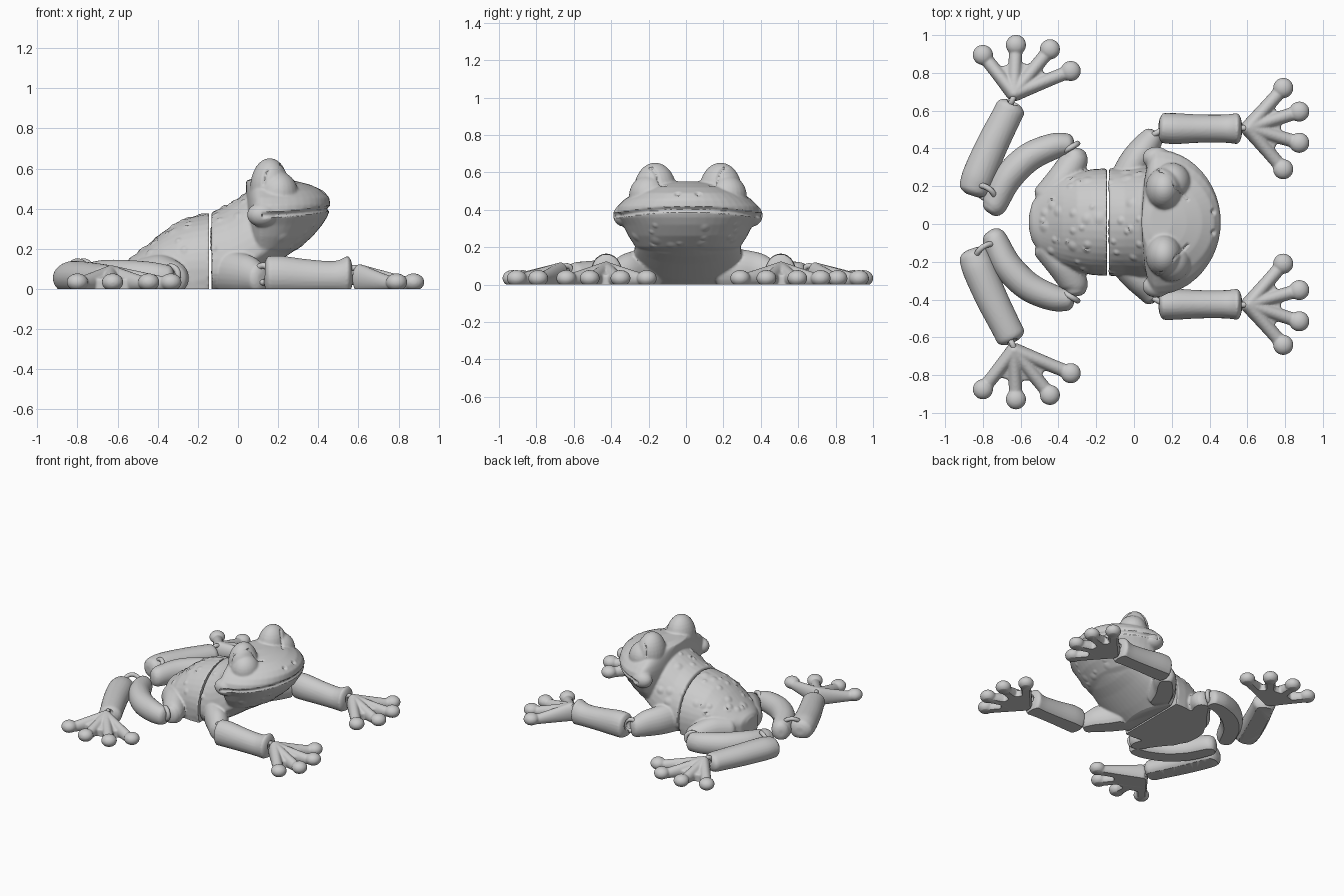
import bpy, bmesh, math, random
from mathutils import Vector, Matrix

if "Cube" in bpy.data.objects:
    bpy.data.objects.remove(bpy.data.objects["Cube"])

random.seed(4)
grey = bpy.data.materials.new("plain grey")
grey.diffuse_color = (0.6, 0.6, 0.6, 1)
grey.use_nodes = True
grey.node_tree.nodes["Principled BSDF"].inputs["Base Color"].default_value = grey.diffuse_color
CY = 0.01  # mirror plane of the body


def loft(bm, rings):
    vs = [[bm.verts.new(p) for p in r] for r in rings]
    n = len(vs[0])
    for a, b in zip(vs, vs[1:]):
        for i in range(n):
            bm.faces.new((a[i], a[(i + 1) % n], b[(i + 1) % n], b[i]))
    bm.faces.new(vs[0])
    bm.faces.new(vs[-1])


def ball(bm, c, r):
    bmesh.ops.create_uvsphere(bm, u_segments=24, v_segments=16, radius=1,
                              matrix=Matrix.Translation(c) @ Matrix.Diagonal((*r, 1)))


def limb(bm, path, ends=0.6):
    """Rounded tube lying on the floor; path rows are x, y, half width, height."""
    pts = [Vector(p) for p in path]
    fine = []
    for i in range(len(pts) - 1):  # smooth the path
        p0, p1, p2, p3 = pts[max(i - 1, 0)], pts[i], pts[i + 1], pts[min(i + 2, len(pts) - 1)]
        for k in range(6):
            t = k / 6
            fine.append(p1 + 0.5 * t * (p2 - p0 + t * (2 * p0 - 5 * p1 + 4 * p2 - p3
                        + t * (3 * (p1 - p2) + p3 - p0))))
    fine.append(pts[-1])
    rings = []

    def ring(p, d, off, s):
        side = Vector((-d.y, d.x, 0))
        c = Vector((p.x, p.y, p.w * 0.42)) + d * off
        return [c + side * (math.cos(a) * p.z * s) + Vector((0, 0, math.sin(a) * p.w * 0.58 * s))
                for a in (math.tau * j / 24 for j in range(24))]
    for i, p in enumerate(fine):
        q = fine[min(i + 1, len(fine) - 1)] - fine[max(i - 1, 0)]
        d = Vector((q.x, q.y, 0)).normalized()
        caps = [(math.cos(t), math.sin(t)) for t in (0.4, 0.8, 1.2)]
        if i == 0:
            rings += [ring(p, d, -c * p.z * ends, s) for c, s in caps]
        rings.append(ring(p, d, 0, 1))
        if i == len(fine) - 1:
            rings += [ring(p, d, c * p.z * ends, s) for c, s in reversed(caps)]
    loft(bm, rings)


def finish(name, bm, voxel=0.008, side=1, dy=0.0, sculpt=None, smooth=2, sockets=()):
    """Fuse the pieces, carve the details, and cut flat at the floor."""
    for v in bm.verts:
        v.co.y = v.co.y * side + CY + dy
    bmesh.ops.recalc_face_normals(bm, faces=bm.faces)
    me = bpy.data.meshes.new(name)
    bm.to_mesh(me)
    ob = bpy.data.objects.new(name, me)
    bpy.context.collection.objects.link(ob)
    m = ob.modifiers.new("fuse", 'REMESH')
    m.mode, m.voxel_size = 'VOXEL', voxel
    m = ob.modifiers.new("soften", 'SMOOTH')
    m.factor, m.iterations = 0.5, smooth
    bpy.context.view_layer.update()
    dep = bpy.context.evaluated_depsgraph_get()
    new = bpy.data.meshes.new_from_object(ob.evaluated_get(dep))
    ob.modifiers.clear()
    bm.clear()
    bm.from_mesh(new)
    bm.normal_update()
    if sculpt:
        sculpt(bm)
    for x, y, r in sockets:  # hollow joint sockets
        c = Vector((x, y * side + CY + dy, 0.085))
        for v in bm.verts:
            d = v.co - c
            if d.length < r:
                v.co = c + d.normalized() * r
    bmesh.ops.bisect_plane(bm, geom=bm.verts[:] + bm.edges[:] + bm.faces[:],
                           plane_co=(0, 0, 0), plane_no=(0, 0, 1), clear_inner=True)
    bmesh.ops.holes_fill(bm, edges=[e for e in bm.edges if e.is_boundary], sides=0)
    bm.to_mesh(new)
    bm.free()
    new.shade_smooth()
    new.set_sharp_from_angle(angle=math.radians(40))
    new.materials.clear()
    new.materials.append(grey)
    ob.data = new


def body(bm, rows):
    """Body sections: x, half width, top, bottom."""
    rings = []
    for x, w, top, low in rows:
        mid = min(max(0.1, low + 0.1), top - 0.02)
        rings.append([Vector((x, w * math.cos(a), mid + math.sin(a) *
                      ((top - mid) if math.sin(a) > 0 else (mid - low))))
                      for a in (math.tau * j / 40 for j in range(40))])
    loft(bm, rings)


def warts(bm, ok, count, height=0.007):
    seeds = random.sample([(v.co.copy(), random.uniform(0.02, 0.038))
                           for v in bm.verts if ok(v.co)], count)
    for v in bm.verts:
        for c, r in seeds:
            d = (v.co - c).length / r
            if d < 1:
                v.co += v.normal * height * (1 - d * d) ** 2
                break


# rear body with hips
bm = bmesh.new()
body(bm, [(-0.555, 0.04, 0.13, 0.03), (-0.54, 0.1, 0.155, -0.1), (-0.5, 0.16, 0.18, -0.2),
          (-0.45, 0.2, 0.22, -0.3), (-0.38, 0.24, 0.28, -0.3), (-0.3, 0.265, 0.335, -0.3),
          (-0.22, 0.28, 0.362, -0.3), (-0.144, 0.285, 0.378, -0.2)])
for s in (1, -1):
    limb(bm, [(-0.46, s * 0.13, 0.08, 0.16), (-0.38, s * 0.22, 0.085, 0.17),
              (-0.32, s * 0.32, 0.075, 0.14), (-0.31, s * 0.36, 0.06, 0.12)])
finish("rear_body", bm, sculpt=lambda b: warts(b, lambda c: c.z > 0.18 and c.x < -0.18, 28))

# chest, shoulders and head; the belly slopes up from the floor to the chin
bm = bmesh.new()
body(bm, [(-0.132, 0.285, 0.382, -0.08), (-0.05, 0.285, 0.42, -0.02), (0.03, 0.29, 0.47, 0.03),
          (0.09, 0.285, 0.49, 0.07), (0.15, 0.275, 0.48, 0.11), (0.22, 0.25, 0.4, 0.15),
          (0.28, 0.19, 0.35, 0.19)])
levels = [(0.15, 0.16, 0.15), (0.165, 0.23, 0.23), (0.2, 0.3, 0.28), (0.26, 0.37, 0.318),
          (0.32, 0.42, 0.348), (0.36, 0.445, 0.375), (0.385, 0.455, 0.385), (0.42, 0.46, 0.375),
          (0.455, 0.455, 0.34), (0.49, 0.425, 0.29), (0.52, 0.36, 0.23), (0.54, 0.28, 0.16),
          (0.552, 0.2, 0.08)]
rings = []
for z, front, w in levels:
    ring = []
    for j in range(48):
        a = math.tau * j / 48
        c = math.cos(a)
        ring.append(Vector((0.12 + c * ((front - 0.12) if c > 0 else min(0.08, w * 0.5)),
                            w * math.sin(a), z)))
    rings.append(ring)
loft(bm, rings)
for s in (1, -1):
    ball(bm, (0.158, s * 0.175, 0.5), (0.098, 0.115, 0.152))     # brow hump
    ball(bm, (0.2, s * 0.21, 0.475), (0.1, 0.105, 0.11))         # eye
    ball(bm, (0.12, s * 0.34, 0.37), (0.075, 0.06, 0.06))        # mouth corner
    y = 0.03  # arms sit slightly off centre
    limb(bm, [(-0.05, s * 0.2, 0.09, 0.2), (0.0, s * 0.29 + y * 0.7, 0.083, 0.185),
              (0.06, s * 0.365 + y, 0.075, 0.165), (0.1, s * 0.42 + y, 0.06, 0.13)])


def carve_head(bm):
    warts(bm, lambda c: c.z > 0.2 and c.x < 0.04 and abs(c.y) < 0.28, 18)
    warts(bm, lambda c: 0.2 < c.z < 0.33 and c.x > 0.2, 14, 0.004)
    for v in bm.verts:
        c = v.co
        y = c.y - CY
        # mouth groove
        line = 0.4 - 0.2 * max(0, abs(y) - 0.1) ** 1.5
        d = abs(c.z - line) / 0.014
        if c.x > 0.12 and d < 1:
            k = 0.011 * (1 - d * d)
            v.co -= Vector((c.x - 0.1, y, 0)).normalized() * k
        # nostrils
        n = (Vector((c.x, abs(y), c.z)) - Vector((0.42, 0.055, 0.485))).length / 0.02
        if n < 1:
            v.co -= v.normal * 0.018 * (1 - n)
        # eyelid crease
        e = Vector((c.x - 0.2, abs(y) - 0.2, c.z - 0.5))
        d = abs(e.x * 0.72 + e.y * 0.69 - 0.005) / 0.011
        if e.length < 0.125 and c.z > 0.52 and d < 1:
            v.co -= v.normal * 0.009 * (1 - d)


finish("chest_and_head", bm, voxel=0.0075, sculpt=carve_head, smooth=4)


def foot(name, ankle, toes, side, dy, top):
    bm = bmesh.new()
    ax, ay = ankle
    roots = []
    for x, y in toes:
        mx, my = ax + (x - ax) * 0.64, ay + (y - ay) * 0.64
        limb(bm, [(ax, ay, 0.042, top), (mx, my, 0.036, 0.078), (x, y, 0.036, 0.055)])
        ball(bm, (x, y, 0.034), (0.054, 0.054, 0.044))
        roots.append((mx, my))
    for (x1, y1), (x2, y2) in zip(roots, roots[1:]):  # webbing
        web = bmesh.new()
        hull = [web.verts.new(p) for z in (-0.03, 1) for p in
                ((ax, ay, min(z, top * 0.85)), (x1, y1, min(z, 0.05)), (x2, y2, min(z, 0.05)))]
        bmesh.ops.convex_hull(web, input=hull)
        tmp = bpy.data.meshes.new("tmp")
        web.to_mesh(tmp)
        web.free()
        bm.from_mesh(tmp)
        bpy.data.meshes.remove(tmp)
    finish(name, bm, voxel=0.0065, side=side, dy=dy, smooth=5)


def link(name, x, y, z, angle, side, dy, r=0.042, tilt=math.pi / 2):
    bpy.ops.mesh.primitive_torus_add(major_radius=r, minor_radius=0.015, major_segments=28,
                                     minor_segments=12, location=(x, y * side + CY + dy, z),
                                     rotation=(tilt, 0, side * math.radians(angle)))
    ob = bpy.context.object
    ob.name = name
    ob.data.shade_smooth()
    ob.data.materials.append(grey)


for side, tag in ((1, "left"), (-1, "right")):
    dy = 0.03
    bm = bmesh.new()
    limb(bm, [(0.155, 0.468, 0.08, 0.165), (0.22, 0.465, 0.082, 0.165), (0.35, 0.465, 0.075, 0.148),
              (0.48, 0.465, 0.075, 0.14), (0.545, 0.465, 0.082, 0.165)], 0.35)
    finish(tag + "_forearm", bm, side=side, dy=dy, sockets=((0.105, 0.465, 0.05), (0.59, 0.465, 0.04)))
    foot(tag + "_hand", (0.605, 0.468), [(0.79, 0.68), (0.875, 0.555), (0.875, 0.39), (0.79, 0.25)],
         side, dy, 0.125)
    link(tag + "_elbow_link", 0.125, 0.445, 0.075, 30, side, dy)
    link(tag + "_wrist_link", 0.578, 0.468, 0.07, 0, side, dy, 0.035)

    bm = bmesh.new()
    limb(bm, [(-0.35, 0.41, 0.06, 0.12), (-0.43, 0.4, 0.07, 0.135), (-0.56, 0.34, 0.077, 0.145),
              (-0.67, 0.23, 0.077, 0.145), (-0.735, 0.1, 0.068, 0.13), (-0.75, 0.075, 0.058, 0.12)])
    finish(tag + "_thigh", bm, side=side)
    bm = bmesh.new()
    limb(bm, [(-0.845, 0.18, 0.082, 0.13), (-0.82, 0.25, 0.088, 0.14), (-0.755, 0.4, 0.085, 0.135),
              (-0.68, 0.55, 0.08, 0.125), (-0.655, 0.6, 0.08, 0.12)], 0.55)
    finish(tag + "_shin", bm, side=side, sockets=((-0.633, 0.655, 0.04),))
    foot(tag + "_foot", (-0.635, 0.68), [(-0.8, 0.885), (-0.625, 0.938), (-0.445, 0.915), (-0.335, 0.8)],
         side, 0.0, 0.12)
    link(tag + "_hip_link", -0.335, 0.395, 0.07, 30, side, 0)
    link(tag + "_knee_link", -0.785, 0.155, 0.09, -35, side, 0, 0.055, math.radians(60))
    link(tag + "_ankle_link", -0.643, 0.648, 0.065, 65, side, 0, 0.035)
